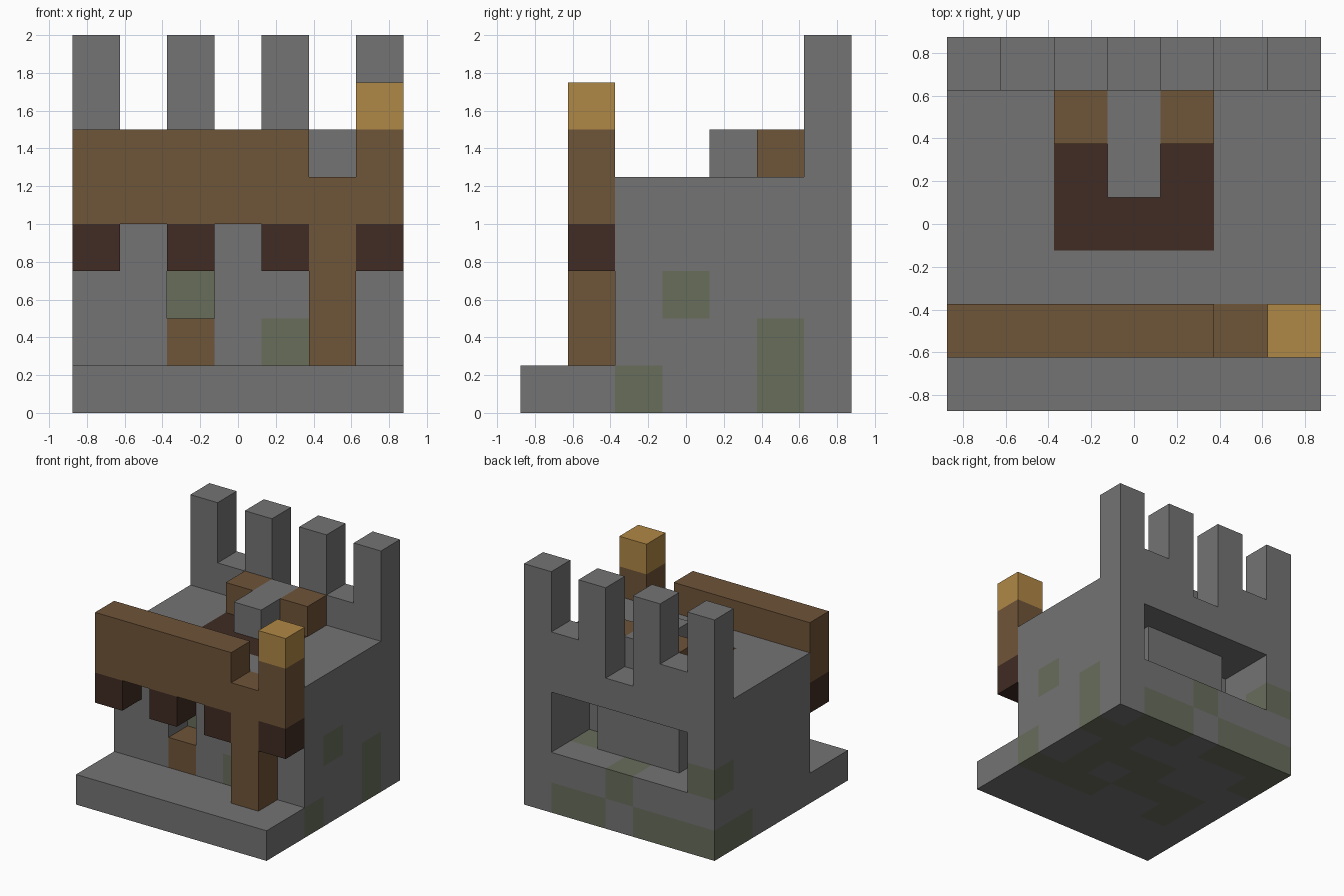
import bpy, bmesh
from mathutils import Vector

U = 0.25                       # edge of one building block
HALF = Vector((3.5, 3.5, 0))   # half the footprint, in blocks

if "Cube" in bpy.data.objects:
    bpy.data.objects.remove(bpy.data.objects["Cube"], do_unlink=True)


def material(name, rgb):
    m = bpy.data.materials.new(name)
    m.use_nodes = True
    m.diffuse_color = (*rgb, 1)
    m.node_tree.nodes["Principled BSDF"].inputs["Base Color"].default_value = (*rgb, 1)
    return m


STONE = material("grey_stone", (0.174, 0.174, 0.174))
MOSS = material("mossy_stone", (0.138, 0.153, 0.105))
WOOD = material("brown_wood", (0.159, 0.089, 0.040))
DARK = material("dark_wood", (0.051, 0.025, 0.017))
GOLD = material("golden_cap", (0.434, 0.246, 0.061))


def block(x, y, z):
    """Cells of a box; each argument is one index or a (first, last) pair."""
    spans = [(v, v) if isinstance(v, int) else v for v in (x, y, z)]
    rx, ry, rz = [range(a, b + 1) for a, b in spans]
    return {(i, j, k) for i in rx for j in ry for k in rz}


def row(xs, y, z):
    return set().union(*(block(x, y, z) for x in xs))


# Timber parts
parts = {
    "front_beam": (block((0, 4), 1, (4, 5)), WOOD),
    "front_post": (block(5, 1, (1, 4)), WOOD),
    "corner_post": (block(6, 1, (4, 5)), WOOD),
    "corner_cap": (block(6, 1, 6), GOLD),
    "beam_feet": (row((0, 2, 4, 6), 1, 3), DARK),
    "niche_sill": (block(2, 2, 1), WOOD),
    "deck_inlay": (block((2, 4), 3, 4) | row((2, 4), 4, 4), DARK),
    "deck_stubs": (row((2, 4), 5, 5), WOOD),
}
timber = set().union(*(cells for cells, _ in parts.values()))

# Stone parts, with the rear window and the front niche left open
window = block((1, 5), 6, (2, 3)) | row((1, 5), 5, (2, 3))
niche = block(2, 2, 2)
parts["base_slab"] = (block((0, 6), (0, 6), 0), STONE)
parts["main_body"] = (block((0, 6), (2, 5), (1, 4)) - timber - window - niche, STONE)
parts["back_wall"] = (block((0, 6), 6, (1, 5)) - window - block(3, 6, 5), STONE)
parts["merlons"] = (row((0, 2, 4, 6), 6, (6, 7)), STONE)
parts["deck_ridge"] = (block(3, (4, 5), 5), STONE)

# Moss on walls and underside
moss = (block((4, 5), 6, 0) | block((0, 2), 6, 0) | block(0, 5, 0)
        | block(3, 6, 1) | block(0, 6, 2) | block(5, 5, 1)
        | block(6, 2, 0) | block(6, 3, 2) | block(6, 5, (0, 1))
        | block(2, 3, 2) | block(4, 2, 1)
        | row((3, 4, 5), 4, 0) | row((1, 2, 3, 5), 3, 0)
        | row((1, 4, 5), 2, 0) | block(5, 5, 0))

filled = set().union(*(cells for cells, _ in parts.values()))


def build(name, cells, mat):
    """Outer shell of a group of blocks; faces against other blocks are dropped."""
    bm = bmesh.new()
    for c in sorted(cells):
        for axis in range(3):
            for sign in (-1, 1):
                n = [0, 0, 0]
                n[axis] = sign
                if tuple(a + b for a, b in zip(c, n)) in filled:
                    continue
                normal = Vector(n)
                u = Vector((n[2], n[0], n[1]))
                v = normal.cross(u)
                mid = Vector(c) + Vector((0.5, 0.5, 0.5)) + normal / 2 - HALF
                corners = [mid + (-u - v) / 2, mid + (u - v) / 2,
                           mid + (u + v) / 2, mid + (v - u) / 2]
                face = bm.faces.new([bm.verts.new(p * U) for p in corners])
                face.material_index = int(mat is STONE and c in moss)
    bmesh.ops.remove_doubles(bm, verts=bm.verts, dist=U / 100)
    mesh = bpy.data.meshes.new(name)
    bm.to_mesh(mesh)
    bm.free()
    mesh.materials.append(mat)
    if mat is STONE:
        mesh.materials.append(MOSS)
    bpy.context.collection.objects.link(bpy.data.objects.new(name, mesh))


for part, (cells, mat) in parts.items():
    build(part, cells, mat)
